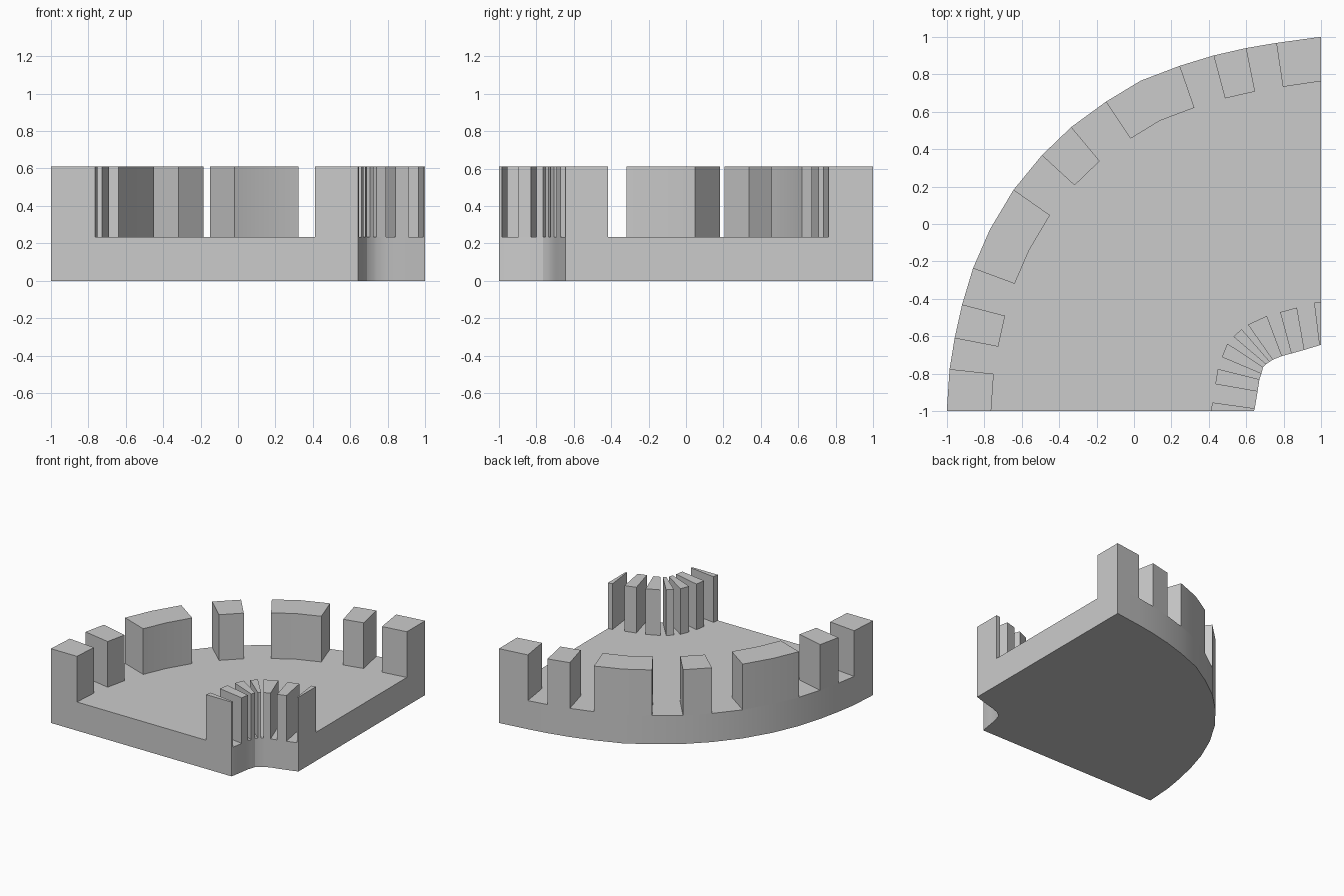
import bpy, bmesh, math
from mathutils import Vector

if "Cube" in bpy.data.objects:
    bpy.data.objects.remove(bpy.data.objects["Cube"])

BASE_Z, TOP_Z = 0.235, 0.61
OUTER_DEPTH, INNER_DEPTH = 0.237, 0.229


def prism(name, pts, z0, z1):
    """Closed upright prism from a plan outline."""
    bm = bmesh.new()
    face = bm.faces.new([bm.verts.new((p[0], p[1], z0)) for p in pts])
    ext = bmesh.ops.extrude_face_region(bm, geom=[face], use_keep_orig=True)
    verts = [g for g in ext["geom"] if isinstance(g, bmesh.types.BMVert)]
    bmesh.ops.translate(bm, verts=verts, vec=(0, 0, z1 - z0))
    bmesh.ops.recalc_face_normals(bm, faces=bm.faces[:])
    me = bpy.data.meshes.new(name)
    bm.to_mesh(me)
    bm.free()
    ob = bpy.data.objects.new(name, me)
    bpy.context.collection.objects.link(ob)
    bpy.ops.object.select_all(action='DESELECT')
    ob.select_set(True)
    bpy.context.view_layer.objects.active = ob
    bpy.ops.object.shade_smooth_by_angle(angle=math.radians(25))
    return ob


# Plan of the large outer arc, left end to right end
outer = [Vector(p) for p in (
    (-1, -1), (-.985, -.775), (-.958, -.61), (-.918, -.43), (-.86, -.237),
    (-.77, -.03), (-.643, .183), (-.492, .367), (-.335, .518), (-.15, .653),
    (.035, .765), (.245, .845), (.425, .9), (.6, .94), (.76, .967), (1, 1))]

# Plan of the small inner arc, with the direction of each tooth side in degrees
inner = [
    (.64, -1, 180), (.645, -.985, 172), (.66, -.895, 170), (.67, -.83, 166),
    (.68, -.8, 157), (.69, -.765, 146.5), (.705, -.75, 139.5), (.725, -.735, 131),
    (.74, -.725, 125), (.79, -.705, 110.5), (.84, -.692, 105), (.91, -.672, 100),
    (.99, -.648, 97), (1, -.645, 90)]

# Base slab
prism("base_slab", outer + [Vector(p[:2]) for p in reversed(inner)], 0, BASE_Z)


def inset(i):
    """Outer arc point moved inward along its normal."""
    if i == 0:
        d = Vector((1, 0))
    elif i == len(outer) - 1:
        d = Vector((0, -1))
    else:
        t = (outer[i + 1] - outer[i - 1]).normalized()
        d = Vector((t.y, -t.x))
    return outer[i] + d * OUTER_DEPTH


# Outer teeth, each spanning one or two arc segments
for n, (a, b) in enumerate(((0, 1), (2, 3), (4, 6), (7, 8), (9, 11), (12, 13), (14, 15))):
    ids = range(a, b + 1)
    prism(f"outer_tooth_{n + 1}", [outer[i] for i in ids] + [inset(i) for i in reversed(ids)],
          BASE_Z, TOP_Z)

# Inner teeth
for n in range(len(inner) // 2):
    (ax, ay, aa), (bx, by, ba) = inner[2 * n:2 * n + 2]
    a, b = Vector((ax, ay)), Vector((bx, by))
    da, db = (Vector((math.cos(math.radians(t)), math.sin(math.radians(t)))) * INNER_DEPTH
              for t in (aa, ba))
    prism(f"inner_tooth_{n + 1}", [a, b, b + db, a + da], BASE_Z, TOP_Z)
